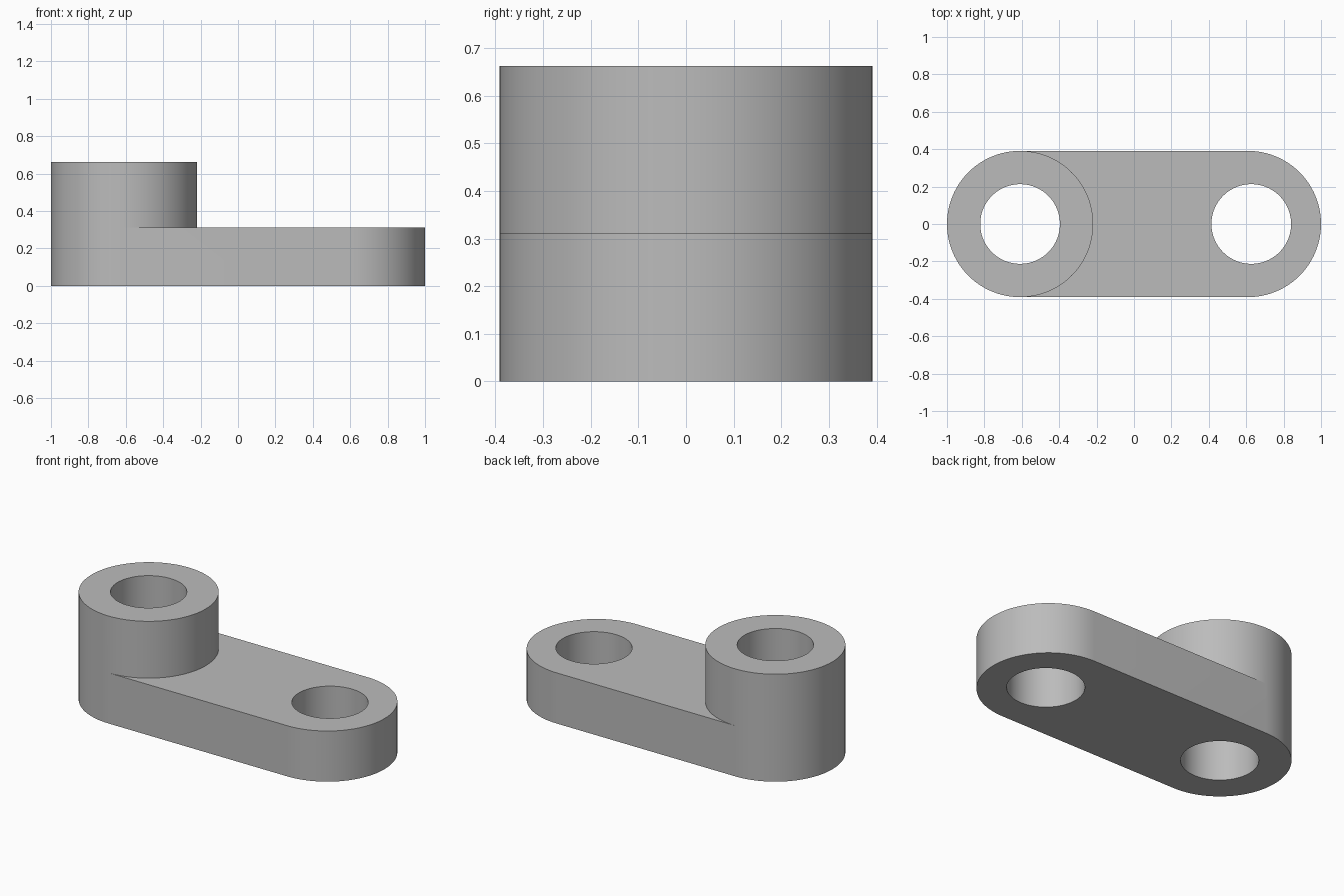
import bpy, bmesh
from math import cos, sin, pi, radians

default = bpy.data.objects.get("Cube")
if default:
    bpy.data.objects.remove(default, do_unlink=True)

# Main dimensions
R, HOLE_R = 0.391, 0.213
END_X = 1 - R
HOLE_X = 0.627
ARM_H, BOSS_H = 0.312, 0.662
SEG = 96


def arc(cx, r, start, end):
    """Points along an arc about (cx, 0), both ends included."""
    n = round(SEG * abs(end - start) / (2 * pi))
    return [(cx + r * cos(start + (end - start) * i / n),
             r * sin(start + (end - start) * i / n)) for i in range(n + 1)]


def circle(cx, r):
    return arc(cx, r, pi / 2, 5 * pi / 2)[:-1]


def wall(bm, loop, z0, z1):
    """Vertical band of quads around a closed outline."""
    low = [bm.verts.new((x, y, z0)) for x, y in loop]
    high = [bm.verts.new((x, y, z1)) for x, y in loop]
    for i in range(len(loop)):
        bm.faces.new((low[i - 1], low[i], high[i], high[i - 1]))


def cap(bm, loops, z, up):
    """Flat face filling an outline with holes."""
    edges = []
    for loop in loops:
        vs = [bm.verts.new((x, y, z)) for x, y in loop]
        edges += [bm.edges.new((vs[i - 1], vs[i])) for i in range(len(vs))]
    bmesh.ops.triangle_fill(bm, use_beauty=True, edges=edges,
                            normal=(0, 0, 1 if up else -1))


# Outlines
left_end = arc(-END_X, R, pi / 2, 3 * pi / 2)
right_end = arc(END_X, R, -pi / 2, pi / 2)
boss_inner = arc(-END_X, R, 5 * pi / 2, 3 * pi / 2)
arm_outline = left_end + right_end
boss_outline = circle(-END_X, R)
boss_hole = circle(-END_X, HOLE_R)
arm_hole = circle(HOLE_X, HOLE_R)

bm = bmesh.new()
# Outer walls and bores
wall(bm, arm_outline, 0, ARM_H)
wall(bm, boss_outline, ARM_H, BOSS_H)
wall(bm, boss_hole, 0, BOSS_H)
wall(bm, arm_hole, 0, ARM_H)
# Underside, arm top and boss top
cap(bm, [arm_outline, boss_hole, arm_hole], 0, False)
cap(bm, [boss_inner + right_end, arm_hole], ARM_H, True)
cap(bm, [boss_outline, boss_hole], BOSS_H, True)
# Weld into one solid
bmesh.ops.remove_doubles(bm, verts=bm.verts[:], dist=0.0001)
bmesh.ops.recalc_face_normals(bm, faces=bm.faces[:])

mesh = bpy.data.meshes.new("link_arm")
bm.to_mesh(mesh)
bm.free()
link = bpy.data.objects.new("link_arm", mesh)
bpy.context.collection.objects.link(link)

# Grey metal
grey = bpy.data.materials.new("plain_grey")
grey.use_nodes = True
colour = (0.5, 0.5, 0.5, 1)
grey.diffuse_color = colour
grey.node_tree.nodes["Principled BSDF"].inputs["Base Color"].default_value = colour
mesh.materials.append(grey)

# Smooth round walls, crisp rims
bpy.ops.object.select_all(action="DESELECT")
link.select_set(True)
bpy.context.view_layer.objects.active = link
bpy.ops.object.shade_smooth_by_angle(angle=radians(30))
